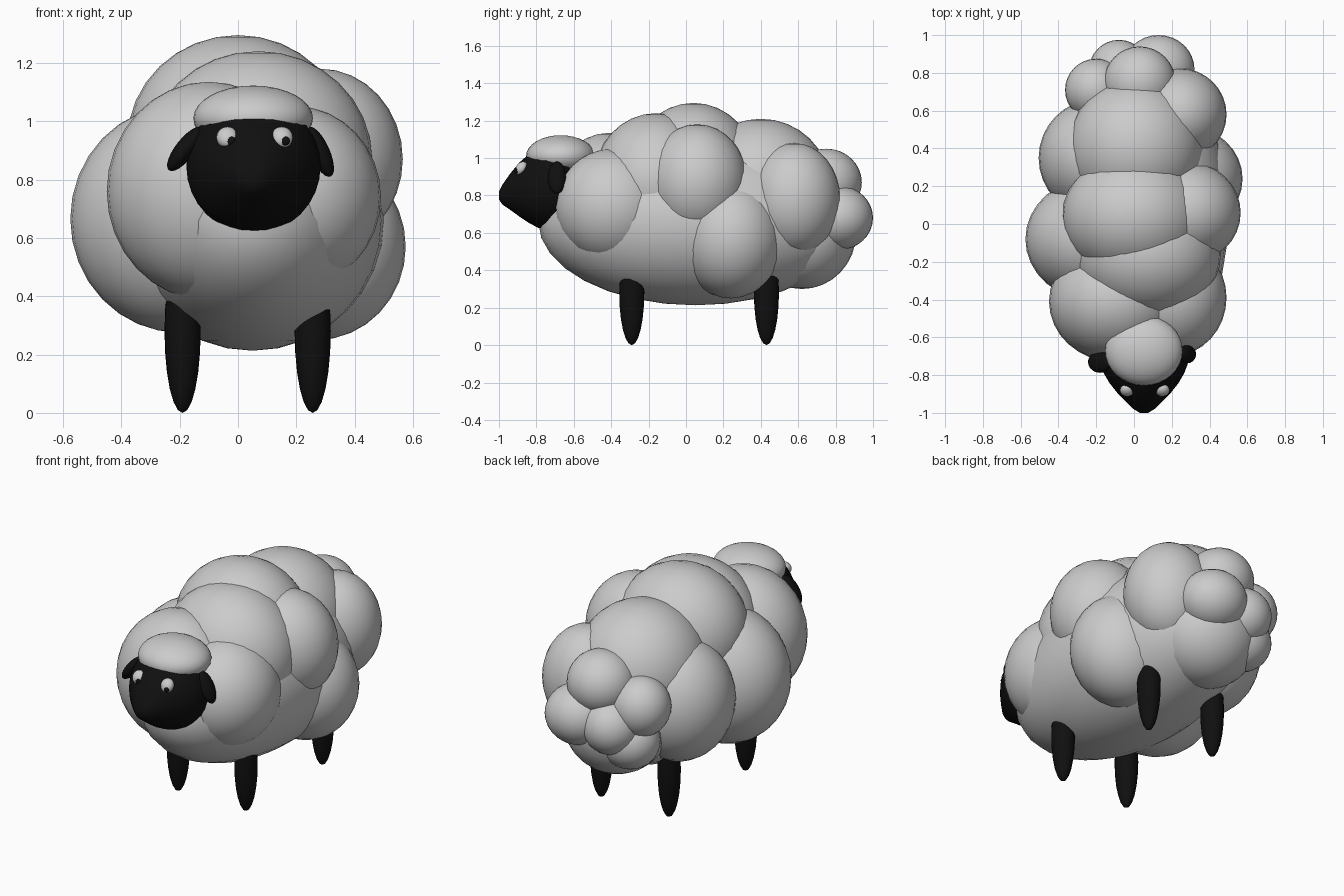
import bpy
from math import radians

black = bpy.data.materials.new("black")
black.diffuse_color = (0.005, 0.005, 0.005, 1)


def finish(ob, name, mat=None):
    ob.name = name
    if mat:
        ob.data.materials.append(mat)
    for p in ob.data.polygons:
        p.use_smooth = True
    return ob


def blob(name, loc, size, mat=None, rot=(0, 0, 0), seg=32):
    bpy.ops.mesh.primitive_uv_sphere_add(segments=seg, ring_count=seg // 2, radius=1, location=loc,
                                         rotation=[radians(a) for a in rot])
    ob = bpy.context.object
    ob.scale = size
    return finish(ob, name, mat)


# Main body and the wool lumps around it
blob("body", (0.05, 0.05, 0.66), (0.45, 0.84, 0.447))
wool = [
    ((-0.10, -0.41, 0.76), (0.35, 0.32, 0.375)),   # front left
    ((0.20, -0.39, 0.74), (0.29, 0.31, 0.31)),     # front right
    ((0.07, -0.16, 0.87), (0.39, 0.34, 0.37)),     # shoulders
    ((0.00, 0.04, 0.93), (0.38, 0.34, 0.365)),     # back
    ((0.01, 0.40, 0.85), (0.36, 0.37, 0.36)),      # rump
    ((0.28, 0.06, 0.87), (0.285, 0.27, 0.31)),     # right side
    ((0.27, 0.24, 0.57), (0.305, 0.28, 0.32)),     # right flank
    ((0.24, 0.58, 0.78), (0.25, 0.245, 0.30)),     # right hip
    ((-0.20, -0.08, 0.665), (0.375, 0.33, 0.39)),  # left side
    ((-0.20, 0.35, 0.68), (0.305, 0.31, 0.35)),    # left hip
    ((0.02, 0.62, 0.60), (0.30, 0.29, 0.30)),      # rear
]
for loc, size in wool:
    blob("wool_lump", loc, size)

# Cluster of small lumps forming the tail
tail = [
    ((0.03, 0.75, 0.87), (0.19, 0.19, 0.18)),
    ((0.13, 0.82, 0.68), (0.19, 0.18, 0.17)),
    ((-0.08, 0.81, 0.66), (0.16, 0.165, 0.16)),
    ((-0.20, 0.71, 0.77), (0.165, 0.165, 0.17)),
    ((-0.14, 0.73, 0.56), (0.17, 0.16, 0.16)),
]
for loc, size in tail:
    blob("tail_lump", loc, size)

# Head: blunt cone, rings of (y, centre z, radius) from back to nose
from math import sin, cos, tau
rings = [(-0.58, 0.84, 0.14), (-0.63, 0.845, 0.20), (-0.69, 0.845, 0.228), (-0.745, 0.845, 0.23),
         (-0.79, 0.84, 0.213), (-0.84, 0.837, 0.184), (-0.89, 0.832, 0.145),
         (-0.94, 0.82, 0.097), (-0.98, 0.805, 0.055), (-1.0, 0.80, 0.022)]
n = 32
verts = [(0.053 + r * cos(tau * i / n), y, z + r * sin(tau * i / n))
         for y, z, r in rings for i in range(n)]
faces = [(k * n + i, k * n + (i + 1) % n, (k + 1) * n + (i + 1) % n, (k + 1) * n + i)
         for k in range(len(rings) - 1) for i in range(n)]
faces += [tuple(reversed(range(n))), tuple(range(len(verts) - n, len(verts)))]
mesh = bpy.data.meshes.new("head")
mesh.from_pydata(verts, [], faces)
head = bpy.data.objects.new("head", mesh)
bpy.context.collection.objects.link(head)
finish(head, "head", black)

# Wool cap
blob("wool_cap", (0.052, -0.67, 1.01), (0.205, 0.185, 0.112))

# Ears
blob("left_ear", (-0.18, -0.73, 0.905), (0.034, 0.058, 0.093), black, (0, 38, 0), 24)
blob("right_ear", (0.28, -0.69, 0.895), (0.034, 0.048, 0.093), black, (0, -24, 0), 24)

# Eyes and pupils
for side in (-1, 1):
    x = 0.057 + side * 0.093
    blob("eye", (x, -0.88, 0.944), (0.038, 0.03, 0.04), None, (-35, 0, 0), 24)
    blob("pupil", (x + 0.012, -0.905, 0.932), (0.016, 0.012, 0.016), black, (0, 0, 0), 16)

# Legs
for x in (-0.19, 0.256):
    for y in (-0.29, 0.43):
        blob("front_leg" if y < 0 else "back_leg", (x, y, 0.28), (0.062, 0.067, 0.28), black, seg=24)
